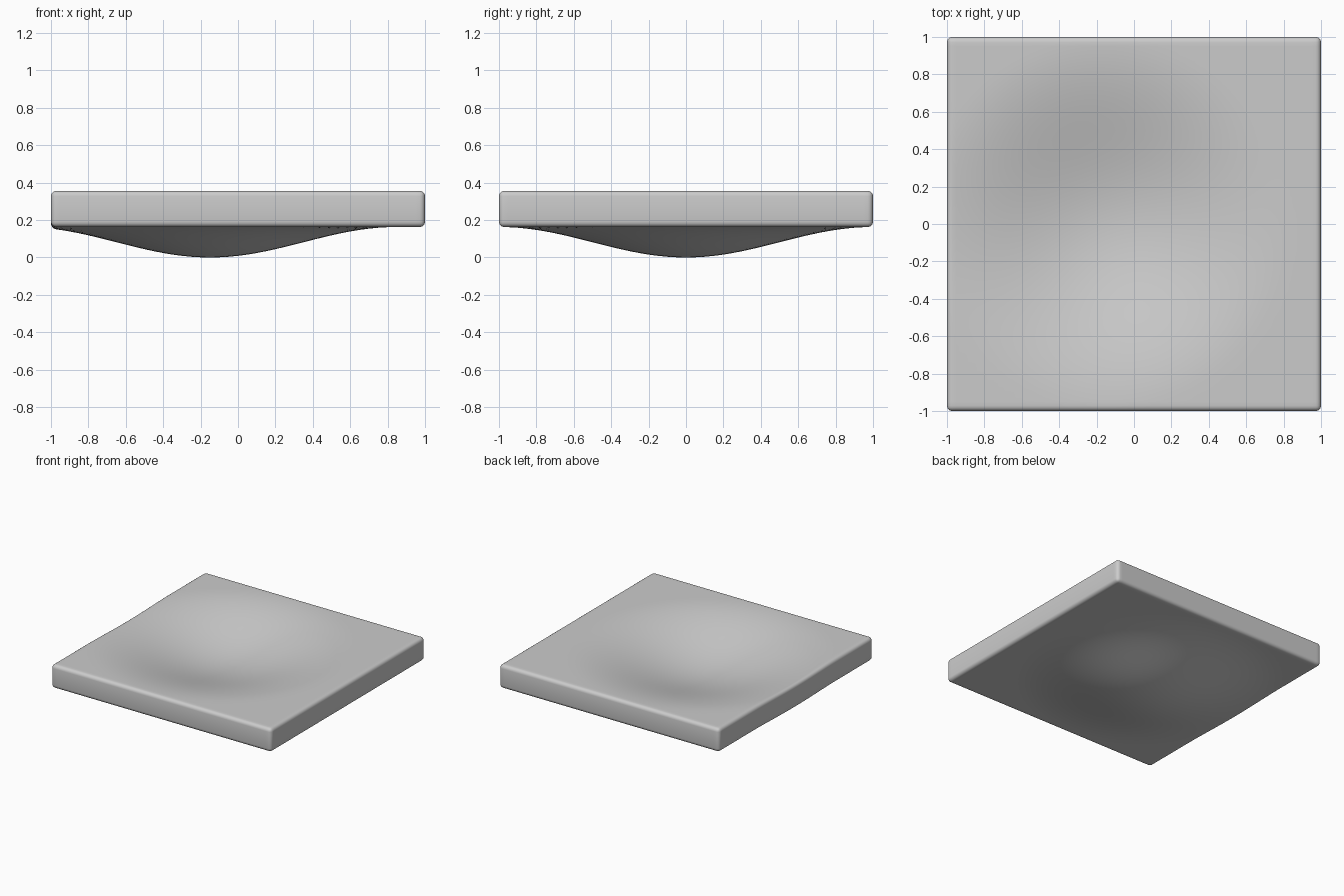
import bpy, bmesh, math
from mathutils import Vector

if "Cube" in bpy.data.objects:
    bpy.data.objects.remove(bpy.data.objects["Cube"])

# Slab dimensions and the sag pressed into it
BOTTOM, TOP = 0.163, 0.356
DENT_CENTRE = Vector((-0.15, 0.0))
DENT_RADIUS, DENT_DEPTH = 1.0, 0.163
CUTS = 40


def sag(co):
    r = (co.xy - DENT_CENTRE).length / DENT_RADIUS
    return DENT_DEPTH * 0.5 * (1 + math.cos(math.pi * r)) if r < 1 else 0.0


# Flat square slab
bm = bmesh.new()
bmesh.ops.create_cube(bm, size=2)
for v in bm.verts:
    v.co.z = TOP if v.co.z > 0 else BOTTOM

# Slice into a fine grid
for axis in (Vector((1, 0, 0)), Vector((0, 1, 0))):
    for i in range(1, CUTS):
        bmesh.ops.bisect_plane(bm, geom=bm.verts[:] + bm.edges[:] + bm.faces[:],
                               plane_co=axis * (-1 + 2 * i / CUTS), plane_no=axis)

# Soft rounded border
rim = [e for e in bm.edges if e.calc_face_angle(0) > 1.0]
bmesh.ops.bevel(bm, geom=rim, offset=0.028, offset_type='OFFSET',
                segments=4, profile=0.5, affect='EDGES')

# Press the hollow through the whole thickness
for v in bm.verts:
    v.co.z -= sag(v.co)
bmesh.ops.recalc_face_normals(bm, faces=bm.faces[:])

mesh = bpy.data.meshes.new("sagging_cushion")
bm.to_mesh(mesh)
bm.free()
cushion = bpy.data.objects.new("sagging_cushion", mesh)
bpy.context.collection.objects.link(cushion)
bpy.context.view_layer.objects.active = cushion
cushion.select_set(True)
bpy.ops.object.shade_smooth_by_angle(angle=math.radians(40))
